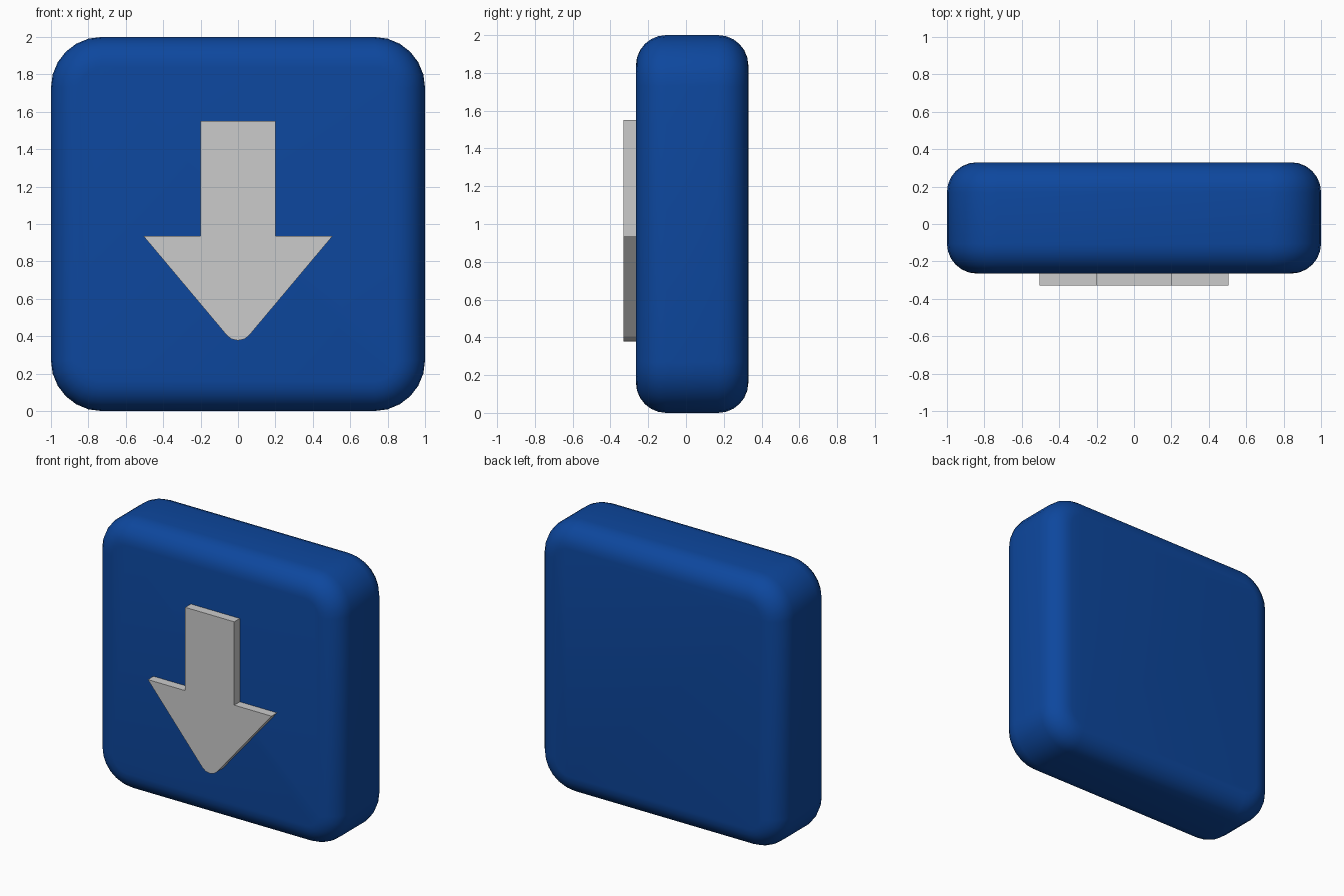
import bpy, bmesh, math

if "Cube" in bpy.data.objects:
    bpy.data.objects.remove(bpy.data.objects["Cube"])

def material(name, rgb):
    m = bpy.data.materials.new(name)
    m.diffuse_color = (*rgb, 1)
    m.use_nodes = True
    m.node_tree.nodes["Principled BSDF"].inputs["Base Color"].default_value = m.diffuse_color
    return m

def add_object(name, bm, mat, smooth):
    bmesh.ops.recalc_face_normals(bm, faces=bm.faces)
    me = bpy.data.meshes.new(name)
    bm.to_mesh(me)
    bm.free()
    me.materials.append(mat)
    ob = bpy.data.objects.new(name, me)
    bpy.context.collection.objects.link(ob)
    if smooth:
        bpy.context.view_layer.objects.active = ob
        ob.select_set(True)
        bpy.ops.object.shade_smooth_by_angle(angle=math.radians(40))
        ob.select_set(False)
    return ob

blue = material("deep blue", (0.004, 0.063, 0.34))
grey = material("light grey", (0.6, 0.6, 0.6))

# Rounded square tile: outline rings lofted along y, rims rounded
Y0, Y1 = -0.265, 0.33
CORNER, RIM, SEG = 0.27, 0.16, 6

def outline(inset):
    r, c = CORNER - inset, 1 - CORNER
    pts = []
    for q, (sx, sz) in enumerate([(1, 1), (-1, 1), (-1, -1), (1, -1)]):
        for i in range(SEG + 1):
            a = math.pi / 2 * (q + i / SEG)
            pts.append((sx * c + r * math.cos(a), 1 + sz * c + r * math.sin(a)))
    return pts

steps = [math.pi / 2 * i / SEG for i in range(SEG + 1)]
profile = [(RIM * (1 - math.sin(a)), Y0 + RIM * (1 - math.cos(a))) for a in steps]
profile += [(d, Y0 + Y1 - y) for d, y in reversed(profile)]

bm = bmesh.new()
rings = [[bm.verts.new((x, y, z)) for x, z in outline(d)] for d, y in profile]
for a, b in zip(rings, rings[1:]):
    for i in range(len(a)):
        j = (i + 1) % len(a)
        bm.faces.new((a[i], a[j], b[j], b[i]))
bm.faces.new(rings[0])
bm.faces.new(rings[-1])
add_object("tile_body", bm, blue, True)

# Raised down arrow with blunted tip, mirrored half profile
half = [(0.2, 1.55), (0.2, 0.935), (0.505, 0.935), (0.06, 0.405), (0.035, 0.385)]
shape = half + [(0, 0.377)] + [(-x, z) for x, z in reversed(half)]
bm = bmesh.new()
face = bm.faces.new([bm.verts.new((x, -0.33, z)) for x, z in shape])
ext = bmesh.ops.extrude_face_region(bm, geom=[face], use_keep_orig=True)
moved = [v for v in ext["geom"] if isinstance(v, bmesh.types.BMVert)]
bmesh.ops.translate(bm, verts=moved, vec=(0, 0.075, 0))
add_object("down_arrow", bm, grey, False)
